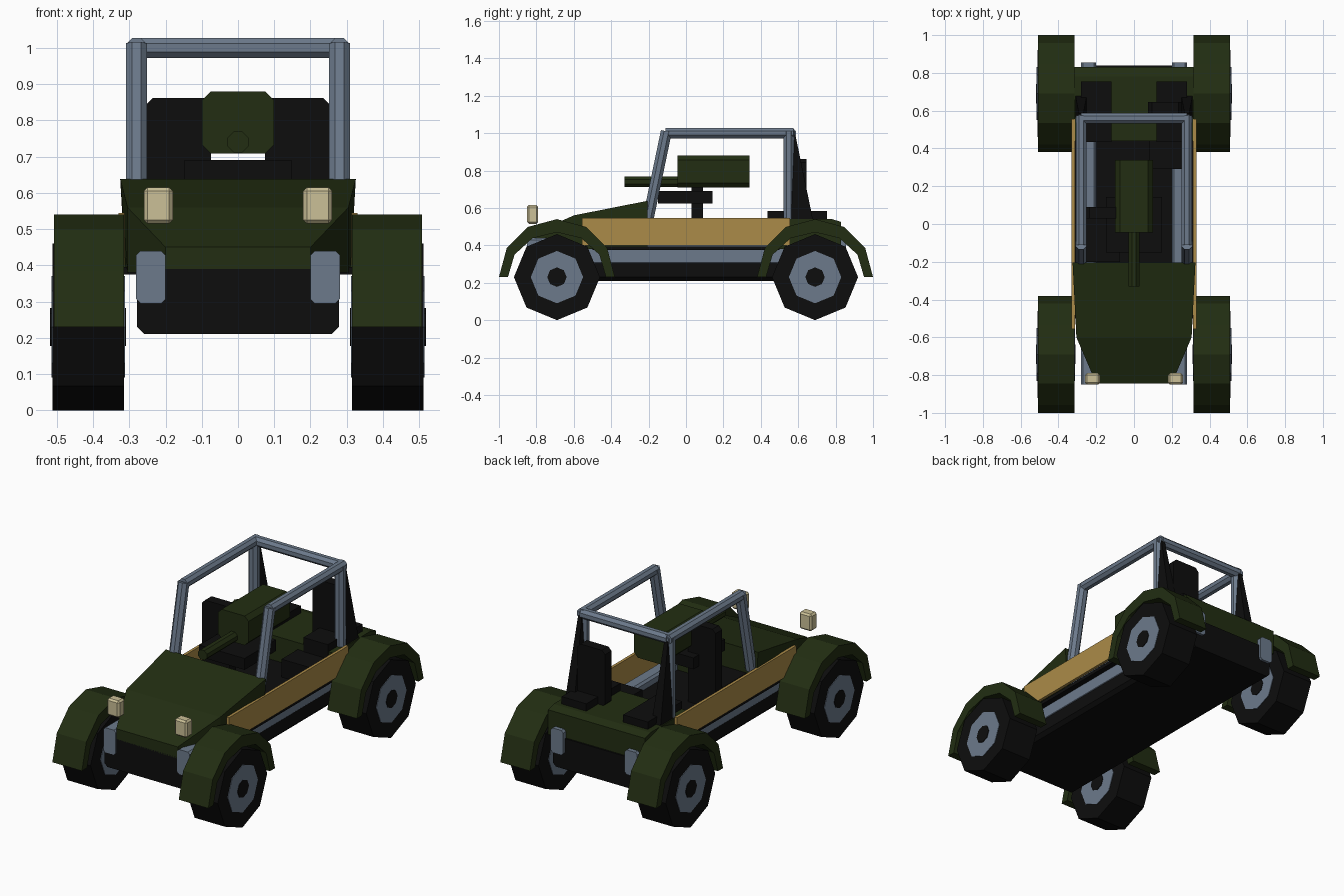
import bpy, bmesh, math
from mathutils import Vector

if "Cube" in bpy.data.objects:
    bpy.data.objects.remove(bpy.data.objects["Cube"])


def colour(name, rgb):
    m = bpy.data.materials.new(name)
    m.diffuse_color = (*rgb, 1)
    m.use_nodes = True
    m.node_tree.nodes["Principled BSDF"].inputs["Base Color"].default_value = m.diffuse_color
    return m


GREEN = colour("olive green", (0.016, 0.027, 0.006))
BLACK = colour("black", (0.004, 0.004, 0.004))
STEEL = colour("steel grey", (0.15, 0.195, 0.26))
TAN = colour("tan", (0.41, 0.26, 0.065))
CREAM = colour("cream", (0.60, 0.53, 0.31))


def finish(name, bm, mat):
    bmesh.ops.recalc_face_normals(bm, faces=bm.faces)
    me = bpy.data.meshes.new(name)
    bm.to_mesh(me)
    bm.free()
    me.materials.append(mat)
    ob = bpy.data.objects.new(name, me)
    bpy.context.collection.objects.link(ob)
    return ob


def loft(name, rings, mat):
    """Skin closed rings of equal length and cap both ends."""
    bm = bmesh.new()
    vs = [[bm.verts.new(p) for p in r] for r in rings]
    n = len(vs[0])
    for a, b in zip(vs, vs[1:]):
        for i in range(n):
            j = (i + 1) % n
            bm.faces.new((a[i], a[j], b[j], b[i]))
    bm.faces.new(vs[0])
    bm.faces.new(vs[-1])
    return finish(name, bm, mat)


def side_prism(name, profile, x0, x1, mat):
    """Extrude a (y, z) profile along x."""
    return loft(name, [[(x, y, z) for y, z in profile] for x in (x0, x1)], mat)


def box(name, x, y, z, mat, chamfer=0, axis=None):
    """Box from ranges; chamfer only the edges parallel to axis, if given."""
    bm = bmesh.new()
    bmesh.ops.create_cube(bm, size=1)
    for v in bm.verts:
        v.co = [(r[0] + r[1]) / 2 + c * (r[1] - r[0]) for r, c in zip((x, y, z), v.co)]
    if chamfer:
        edges = [e for e in bm.edges if axis is None or
                 abs((e.verts[0].co - e.verts[1].co)[axis]) > 1e-4]
        bmesh.ops.bevel(bm, geom=edges, offset=chamfer, segments=1, affect='EDGES')
    return finish(name, bm, mat)


def tube(name, a, b, r, mat, turn=math.pi / 8, sides=8):
    a, b = Vector(a), Vector(b)
    d = (b - a).normalized()
    u = d.cross(Vector((0, 0, 1)) if abs(d.z) < 0.9 else Vector((1, 0, 0))).normalized()
    w = d.cross(u)
    ring = [r * (math.cos(turn + i * math.tau / sides) * u +
                 math.sin(turn + i * math.tau / sides) * w) for i in range(sides)]
    return loft(name, [[p + o for o in ring] for p in (a, b)], mat)


def span(s, a, b):
    return (min(s * a, s * b), max(s * a, s * b))


# Chassis tub and cabin floor
box("chassis_tub", (-0.278, 0.278), (-0.845, 0.84), (0.21, 0.39), BLACK, 0.02, 1)
box("cabin_floor", (-0.315, 0.315), (-0.5, 0.5), (0.375, 0.395), BLACK)

# Hood: tapering sections from nose to dashboard
loft("hood", [[(-tw, y, top), (tw, y, top), (bw, y, 0.38), (-bw, y, 0.38)]
              for y, tw, bw, top in ((-0.845, 0.20, 0.20, 0.45),
                                     (-0.60, 0.305, 0.305, 0.56),
                                     (-0.205, 0.325, 0.31, 0.638))], GREEN)

# Rear deck
side_prism("rear_deck", [(0.44, 0.38), (0.44, 0.54), (0.78, 0.54),
                         (0.83, 0.525), (0.83, 0.38)], -0.315, 0.315, GREEN)

for s, side in ((-1, "left"), (1, "right")):
    # Frame rail, side panel and headlight
    box(f"{side}_frame_rail", span(s, 0.2, 0.281), (-0.85, 0.855), (0.295, 0.44),
        STEEL, 0.012, 1)
    box(f"{side}_side_panel", span(s, 0.313, 0.33), (-0.555, 0.555), (0.4, 0.545), TAN)
    box(f"{side}_headlight", span(s, 0.18, 0.26), (-0.85, -0.79), (0.515, 0.615),
        CREAM, 0.01)

    # Roll cage
    x = s * 0.28
    r = 0.032
    tube(f"{side}_windshield_post", (x, -0.205, 0.53), (x, -0.105, 1.01), r, STEEL)
    tube(f"{side}_roof_rail", (x, -0.11, 1.0), (x, 0.575, 1.0), 0.03, STEEL)
    tube(f"{side}_rear_post", (x, 0.55, 0.5), (x, 0.55, 1.01), r, STEEL)

    # Tapered brace behind the rear post
    loft(f"{side}_cage_brace",
         [[(x - w, 0.565, z), (x + w, 0.565, z), (x + w, y, z), (x - w, y, z)]
          for z, y, w in ((0.53, 0.68, 0.03), (0.99, 0.585, 0.012))], BLACK)

    # Rear seat cushion
    box(f"{side}_rear_cushion", span(s, 0.12, 0.28), (0.435, 0.755), (0.5, 0.583), BLACK)

    for yc, end in ((-0.69, "front"), (0.69, "rear")):
        # Wheel: tyre, rim and axle cap
        for part, x0, x1, rad, mat in (("tyre", 0.315, 0.512, 0.23, BLACK),
                                       ("rim", 0.312, 0.515, 0.14, STEEL),
                                       ("axle_cap", 0.309, 0.518, 0.052, BLACK)):
            tube(f"{end}_{side}_{part}", (s * x0, yc, 0.23), (s * x1, yc, 0.23),
                 rad, mat, 0)
        # Arched fender
        angles = [math.radians(30 * i) for i in range(7)]
        arch = [(yc + 0.31 * math.cos(a), 0.23 + 0.31 * math.sin(a)) for a in angles]
        arch += [(yc + 0.262 * math.cos(a), 0.23 + 0.24 * math.sin(a))
                 for a in reversed(angles)]
        side_prism(f"{end}_{side}_fender", arch, s * 0.315, s * 0.507, GREEN)

# Rear roof crossbar
tube("roof_crossbar", (-0.28, 0.56, 1.0), (0.28, 0.56, 1.0), 0.03, STEEL)

# Seat backs, driver's cushion and cargo box
box("driver_seat_back", (-0.255, -0.075), (0.03, 0.09), (0.39, 0.862), BLACK, 0.02, 1)
box("driver_cushion", (-0.255, -0.075), (-0.2, 0.09), (0.39, 0.5), BLACK)
box("rear_seat_back", (0.075, 0.255), (0.585, 0.645), (0.53, 0.862), BLACK, 0.02, 1)
box("cargo_box", (0.08, 0.26), (0.29, 0.44), (0.39, 0.5), BLACK)

# Roof-level gun: mount, body and barrel
box("mount_plate", (-0.148, 0.148), (-0.15, 0.142), (0.623, 0.69), BLACK)
box("gun_body", (-0.1, 0.1), (-0.045, 0.34), (0.708, 0.88), GREEN, 0.025, 1)
tube("gun_barrel", (0, -0.33, 0.74), (0, -0.03, 0.74), 0.031, GREEN)
